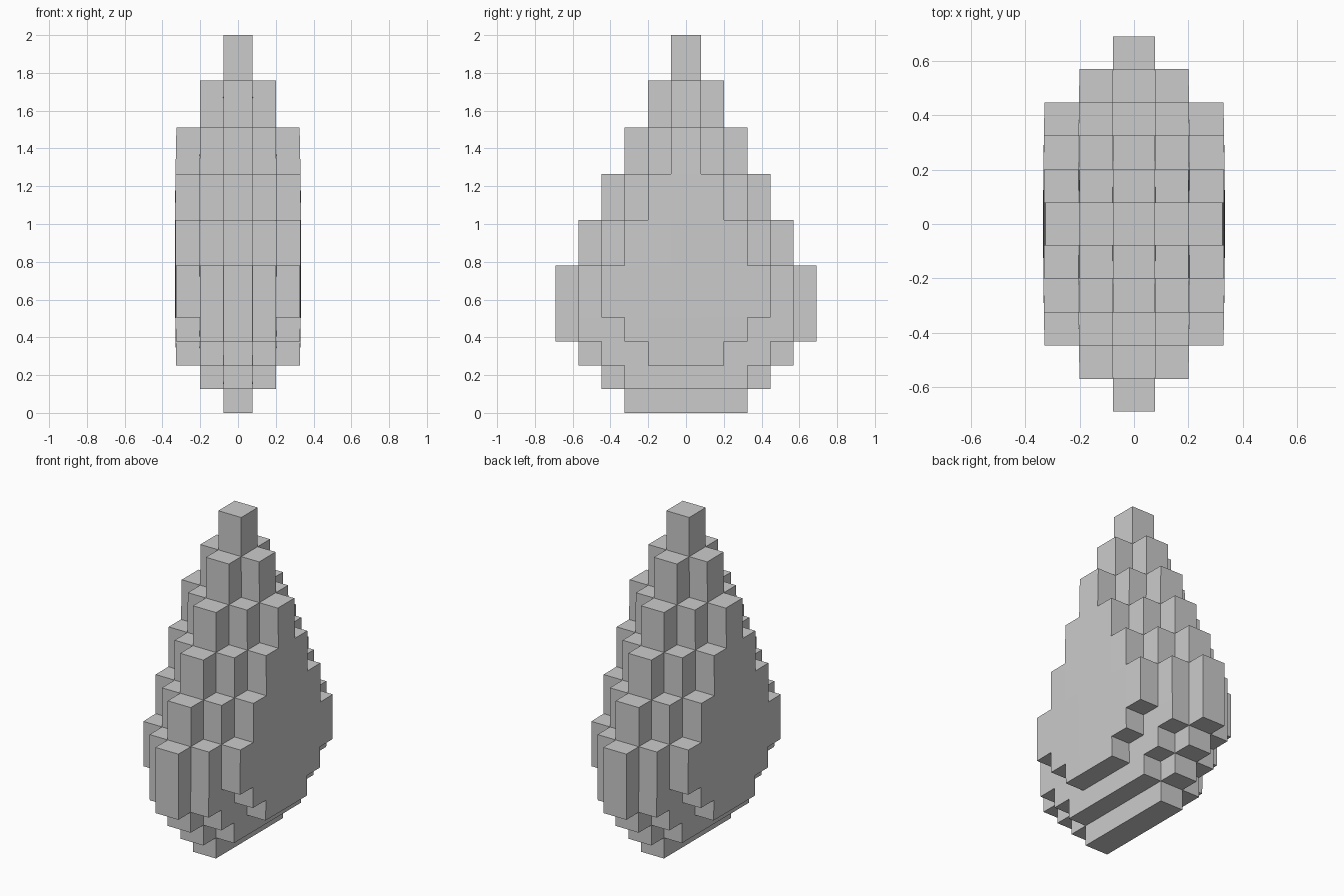
import bpy, bmesh

if "Cube" in bpy.data.objects:
    bpy.data.objects.remove(bpy.data.objects["Cube"])

# Grid lines: cell edges across, along, and layer heights
X = [-0.325, -0.2, -0.078, 0.078, 0.2, 0.325]
Y = [-0.69, -0.57, -0.448, -0.325, -0.2, -0.08, 0.08, 0.2, 0.325, 0.448, 0.57, 0.69]
Z = [0, 0.127, 0.252, 0.377, 0.505, 0.78, 1.02, 1.265, 1.51, 1.76, 2.0]
NX, NY, NZ = 5, 11, 10


def column(i, j):
    """First and last layer of the stepped column in a grid cell."""
    a, b = abs(i - 2), abs(j - 5)
    d = a + b
    if d > 5:
        return None
    bottom = a + max(0, b - (1 if a == 2 else 2))
    return bottom, 10 - d


def filled(i, j, k):
    if not (0 <= i < NX and 0 <= j < NY and 0 <= k < NZ):
        return False
    c = column(i, j)
    return c is not None and c[0] <= k < c[1]


bm = bmesh.new()
verts = {}


def corner(i, j, k):
    # Shared corner, with a faint barrel bulge in the wide sides
    if (i, j, k) not in verts:
        x, y, z = X[i], Y[j], Z[k]
        bulge = max(0, 1 - ((z - 0.85) / 0.7) ** 2)
        x *= 1 + 0.03 * bulge * max(0, 1 - (y / 0.6) ** 2)
        verts[i, j, k] = bm.verts.new((x, y, z))
    return verts[i, j, k]


# Outer skin of the stepped drop: only faces next to empty cells
SIDES = {
    (1, 0, 0): [(1, 0, 0), (1, 1, 0), (1, 1, 1), (1, 0, 1)],
    (-1, 0, 0): [(0, 0, 0), (0, 0, 1), (0, 1, 1), (0, 1, 0)],
    (0, 1, 0): [(0, 1, 0), (0, 1, 1), (1, 1, 1), (1, 1, 0)],
    (0, -1, 0): [(0, 0, 0), (1, 0, 0), (1, 0, 1), (0, 0, 1)],
    (0, 0, 1): [(0, 0, 1), (1, 0, 1), (1, 1, 1), (0, 1, 1)],
    (0, 0, -1): [(0, 0, 0), (0, 1, 0), (1, 1, 0), (1, 0, 0)],
}
for i in range(NX):
    for j in range(NY):
        for k in range(NZ):
            if not filled(i, j, k):
                continue
            for (dx, dy, dz), quad in SIDES.items():
                if not filled(i + dx, j + dy, k + dz):
                    bm.faces.new([corner(i + a, j + b, k + c) for a, b, c in quad])

mesh = bpy.data.meshes.new("stepped_drop")
bm.to_mesh(mesh)
bm.free()
bpy.context.collection.objects.link(bpy.data.objects.new("stepped_drop", mesh))
